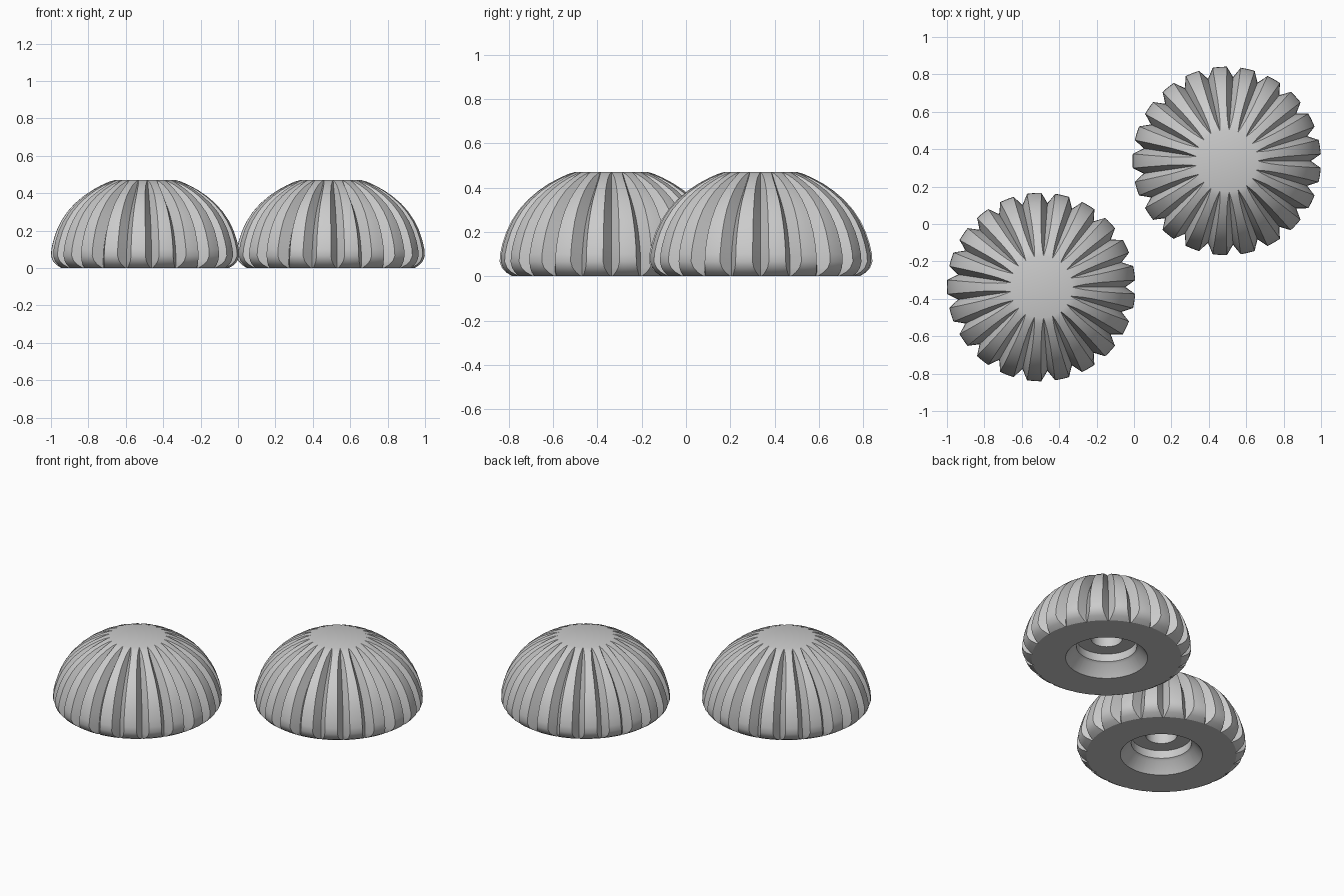
import bpy, bmesh, math

if "Cube" in bpy.data.objects:
    bpy.data.objects.remove(bpy.data.objects["Cube"])

RIBS = 21
grey = bpy.data.materials.new("plain grey")
grey.diffuse_color = (0.6, 0.6, 0.6, 1)
grey.use_nodes = True
grey.node_tree.nodes["Principled BSDF"].inputs["Base Color"].default_value = grey.diffuse_color

# outer shell: (radius, height, groove depth, groove half width)
SHELL = [
    (0.448, 0.0, 0.006, 0.006), (0.476, 0.018, 0.026, 0.020),
    (0.494, 0.038, 0.044, 0.031), (0.504, 0.065, 0.056, 0.037),
    (0.502, 0.100, 0.057, 0.037), (0.492, 0.145, 0.057, 0.036),
    (0.474, 0.200, 0.056, 0.035), (0.450, 0.250, 0.055, 0.034),
    (0.417, 0.300, 0.054, 0.032), (0.377, 0.345, 0.051, 0.029),
    (0.330, 0.385, 0.046, 0.026), (0.283, 0.417, 0.039, 0.021),
    (0.235, 0.443, 0.028, 0.015), (0.195, 0.461, 0.012, 0.007),
    (0.165, 0.470, 0.0, 0.0),
]
# underside socket: (radius, height), from the rim inward
SOCKET = [(0.245, 0.0), (0.195, 0.068), (0.180, 0.078), (0.180, 0.13),
          (0.093, 0.13), (0.093, 0.30)]


def shell_ring(bm, row):
    """One ring with a V groove between neighbouring ribs."""
    r, z, depth, half = row
    # groove direction leans with the slope of the dome
    lean = min(1.0, max(0.0, (z - 0.1) / 0.37)) * 1.2
    root = (r - depth * math.cos(lean), max(0.0, z - depth * math.sin(lean)))
    step = 2 * math.pi / RIBS
    edge = max(half / r, 0.0005)
    ring = []
    for i in range(RIBS):
        a = i * step
        ring.append(bm.verts.new((root[0] * math.cos(a), root[0] * math.sin(a), root[1])))
        for k in range(5):
            b = a + edge + (step - 2 * edge) * k / 4
            ring.append(bm.verts.new((r * math.cos(b), r * math.sin(b), z)))
    return ring


def plain_ring(bm, r, z, like):
    """Round ring whose points line up with another ring."""
    ring = []
    for v in like:
        a = math.atan2(v.co.y, v.co.x)
        ring.append(bm.verts.new((r * math.cos(a), r * math.sin(a), z)))
    return ring


def bridge(bm, lower, upper):
    n = len(lower)
    for i in range(n):
        j = (i + 1) % n
        bm.faces.new((lower[i], lower[j], upper[j], upper[i]))


def make_knob(name, x, y):
    bm = bmesh.new()
    # ribbed dome and flat top
    rings = [shell_ring(bm, row) for row in SHELL]
    for a, b in zip(rings, rings[1:]):
        bridge(bm, a, b)
    bm.faces.new(rings[-1])
    # flat base and stepped socket
    previous = rings[0]
    for r, z in SOCKET:
        ring = plain_ring(bm, r, z, rings[0])
        bridge(bm, ring, previous)
        previous = ring
    bm.faces.new(previous[::-1])
    bmesh.ops.remove_doubles(bm, verts=bm.verts, dist=0.0004)
    bmesh.ops.recalc_face_normals(bm, faces=bm.faces)
    mesh = bpy.data.meshes.new(name)
    bm.to_mesh(mesh)
    bm.free()
    mesh.materials.append(grey)
    knob = bpy.data.objects.new(name, mesh)
    bpy.context.collection.objects.link(knob)
    knob.location = (x, y, 0)
    bpy.ops.object.select_all(action='DESELECT')
    knob.select_set(True)
    bpy.context.view_layer.objects.active = knob
    bpy.ops.object.shade_smooth_by_angle(angle=math.radians(30))


make_knob("front_left_knob", -0.496, -0.337)
make_knob("back_right_knob", 0.496, 0.337)
